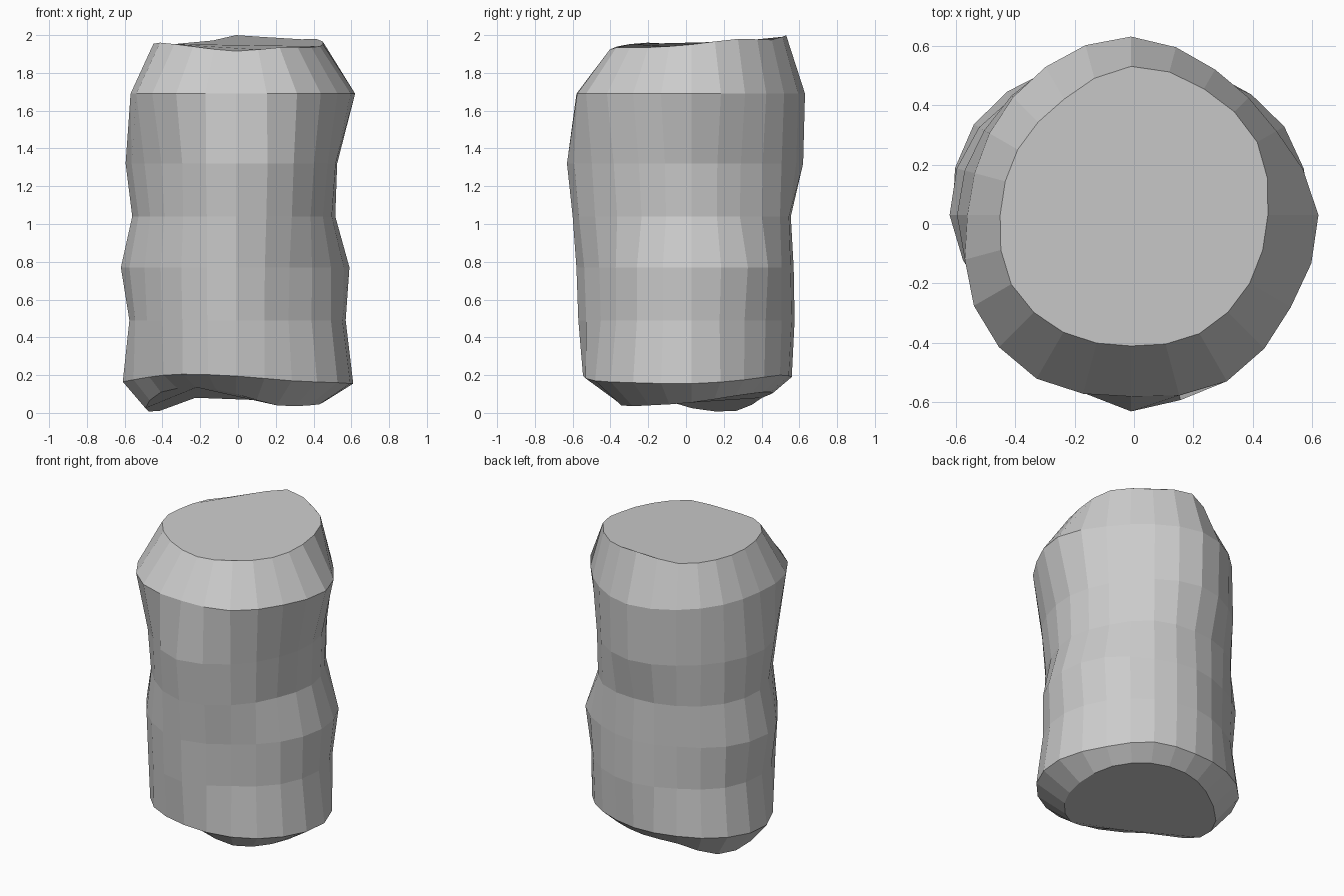
import bpy, bmesh
from math import cos, sin, radians

SIDES = 24
CX, CY = -0.01, 0.03

# Control values every 30 degrees, counter-clockwise from +x
# Radii (hundredths) of each ring with its mean height
BOTTOM_Z = [5.5, 9, 11, 10.5, 8, 1, 2.5, 11, 13.5, 10, 4, 4]
LOWER_Z = [15.5, 17.5, 20, 19, 19, 18, 16.5, 19, 20.5, 19.5, 17, 16]
TOP_Z = [195, 198, 197.5, 200, 194, 194, 194.5, 196, 194, 191.5, 193.5, 193.5]
RINGS = [
    (BOTTOM_Z, [46, 46, 44, 43, 43, 47, 48, 46, 42, 41, 43, 45]),
    (LOWER_Z, [62, 55.5, 54, 53, 56, 61, 60, 53, 56.5, 57.5, 59, 62]),
    ([49] * 12, [58, 56, 55, 54.5, 53, 57, 56.5, 54.5, 57, 60, 55.5, 58]),
    ([77] * 12, [60, 59.5, 55, 54, 53.5, 59, 61, 56, 58, 61, 56.5, 58]),
    ([104] * 12, [52.5, 51, 54, 52.5, 54, 56, 55, 52.5, 56, 63, 59, 53]),
    ([132] * 12, [53.5, 52, 55, 59, 57, 57, 58.5, 56, 57, 66, 61, 56]),
    ([169] * 12, [63, 56.5, 56.5, 60, 57.5, 55, 55, 61, 63.5, 61, 64.5, 62]),
    (TOP_Z, [46, 49, 49, 50, 45, 44, 44, 46.5, 45.5, 44, 46, 46]),
]


def sample(vals, i):
    """Smooth closed interpolation: 12 controls to 24 sides."""
    k, n = i // 2, len(vals)
    if i % 2 == 0:
        return vals[k] / 100
    a, b, c, d = (vals[(k + j) % n] for j in (-1, 0, 1, 2))
    return (9 * (b + c) - a - d) / 1600


bm = bmesh.new()

# Stacked uneven rings
loops = []
for zs, rs in RINGS:
    loop = []
    for i in range(SIDES):
        a, r = radians(360 * i / SIDES), sample(rs, i)
        loop.append(bm.verts.new((CX + r * cos(a), CY + r * sin(a), max(0, sample(zs, i)))))
    loops.append(loop)

# Side wall
for lo, hi in zip(loops, loops[1:]):
    for i in range(SIDES):
        j = (i + 1) % SIDES
        bm.faces.new((lo[i], lo[j], hi[j], hi[i]))

# End caps
bm.faces.new(loops[-1])
bm.faces.new(loops[0][::-1])

mesh = bpy.data.meshes.new("lumpy_column")
bm.to_mesh(mesh)
bm.free()
bpy.context.collection.objects.link(bpy.data.objects.new("lumpy_column", mesh))
